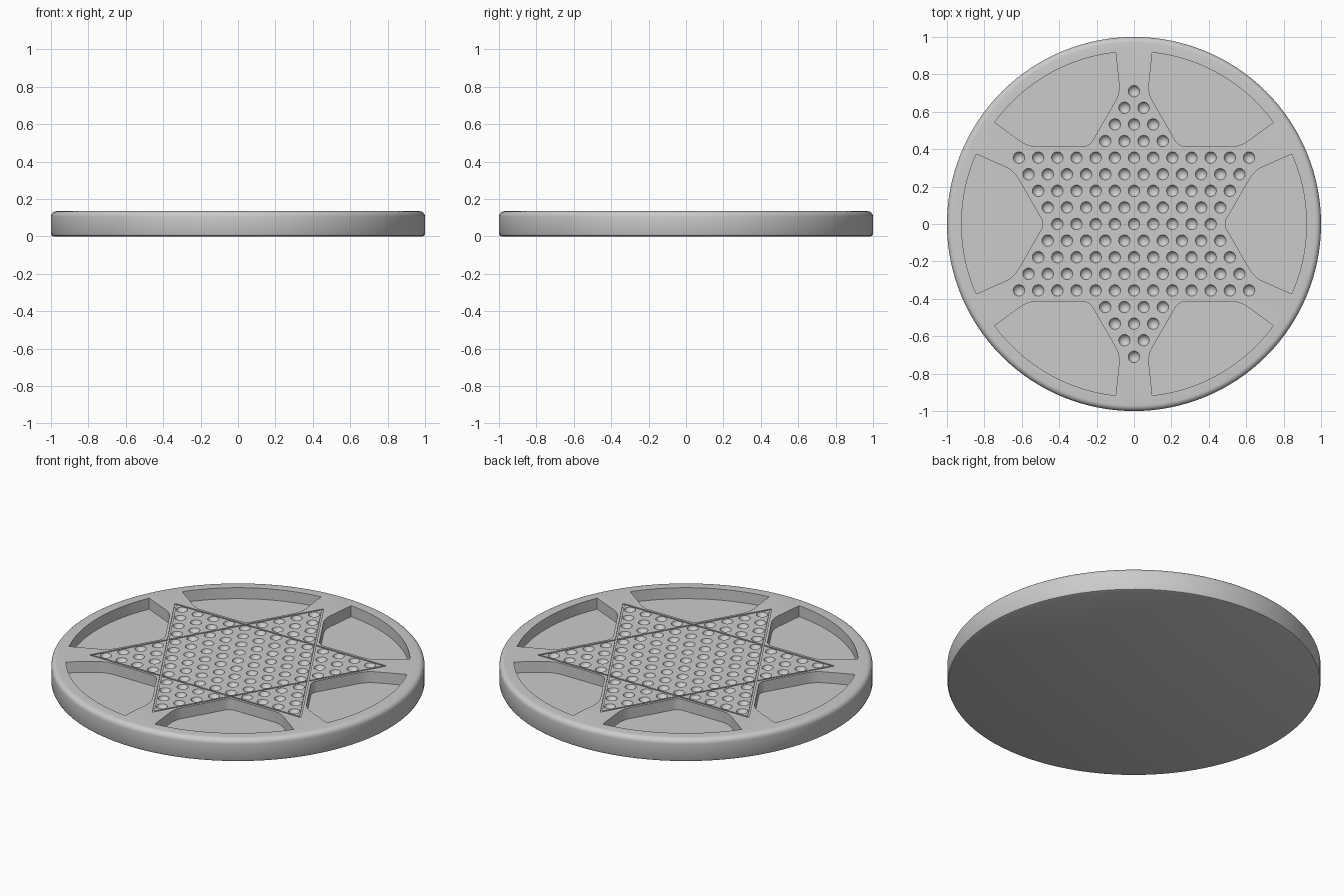
import bpy, bmesh
from math import sin, cos, pi, radians
from mathutils import Vector, Matrix

if "Cube" in bpy.data.objects:
    bpy.data.objects.remove(bpy.data.objects["Cube"])

H = 0.135          # board height
FLOOR = 0.07       # pocket floor height
PITCH = 0.1025     # hole spacing
ROW = PITCH * sin(pi / 3)


def to_object(name, bm):
    bmesh.ops.recalc_face_normals(bm, faces=bm.faces)
    mesh = bpy.data.meshes.new(name)
    bm.to_mesh(mesh)
    bm.free()
    obj = bpy.data.objects.new(name, mesh)
    bpy.context.collection.objects.link(obj)
    return obj


def prism(bm, pts, z0, z1):
    face = bm.faces.new([bm.verts.new((p[0], p[1], z0)) for p in pts])
    ret = bmesh.ops.extrude_face_region(bm, geom=[face], use_keep_orig=True)
    verts = [v for v in ret["geom"] if isinstance(v, bmesh.types.BMVert)]
    bmesh.ops.translate(bm, verts=verts, vec=(0, 0, z1 - z0))


def polar(r, deg):
    return Vector((r * cos(radians(deg)), r * sin(radians(deg))))


def rounded(a, corner, b, size, n=6):
    p = corner + (a - corner).normalized() * size
    q = corner + (b - corner).normalized() * size
    return [p * (1 - t) ** 2 + corner * 2 * t * (1 - t) + q * t * t
            for t in [i / n for i in range(n + 1)]]


def carve(target, cutter):
    cutter.hide_render = True
    mod = target.modifiers.new("carve", "BOOLEAN")
    mod.operation = "DIFFERENCE"
    mod.solver = "EXACT"
    mod.object = cutter
    bpy.context.view_layer.objects.active = target
    bpy.ops.object.modifier_apply(modifier=mod.name)
    bpy.data.objects.remove(cutter)


# Round board: lathed profile with a soft top rim and small bottom edge
profile = [(0, 0), (0.985, 0), (0.995, 0.004), (1, 0.014)]
profile += [(0.97 + 0.03 * cos(a), H - 0.03 + 0.03 * sin(a))
            for a in [i * pi / 12 for i in range(7)]] + [(0, H)]
bm = bmesh.new()
SEG = 128
rings = [[bm.verts.new((r * cos(2 * pi * i / SEG), r * sin(2 * pi * i / SEG), z))
          for i in range(SEG)] for r, z in profile[1:-1]]
for lo, hi in zip(rings, rings[1:]):
    for i in range(SEG):
        j = (i + 1) % SEG
        bm.faces.new((lo[i], lo[j], hi[j], hi[i]))
bm.faces.new(rings[0][::-1])
bm.faces.new(rings[-1])
board = to_object("game_board", bm)

# Six marble pockets between the star points
inner, outer, apex = polar(0.704, 23.9), polar(0.922, 23.9), Vector((0.479, 0))
flip = Vector((1, -1))
outline = [polar(0.922, -23.9 + 47.8 * i / 24) for i in range(25)]
outline += rounded(outer, inner, apex, 0.05)
outline += rounded(inner, apex, inner * flip, 0.035)
outline += rounded(apex, inner * flip, outer * flip, 0.05)
bm = bmesh.new()
for k in range(6):
    rot = Matrix.Rotation(k * pi / 3, 2)
    prism(bm, [rot @ p for p in outline], FLOOR, H + 0.05)
carve(board, to_object("pocket_cutter", bm))

# Thin grooves outlining the two crossed triangles of the star
for start in (90, 270):
    bm = bmesh.new()
    loops = []
    for r, z in ((0.8, H - 0.006), (0.8, H + 0.02), (0.782, H + 0.02), (0.782, H - 0.006)):
        loops.append([bm.verts.new((*polar(r, start + 120 * i), z)) for i in range(3)])
    for a, b in zip(loops, loops[1:] + loops[:1]):
        for i in range(3):
            j = (i + 1) % 3
            bm.faces.new((a[i], a[j], b[j], b[i]))
    carve(board, to_object("groove_cutter", bm))

# 121 round dimples laid out as a six-pointed star
bm = bmesh.new()
for row in range(-8, 9):
    for col in range(-12, 13):
        if (row + col) % 2:
            continue
        # triangular grid coordinates; keep points in either big triangle
        a, b, c = row, (col - row) // 2, -(col + row) // 2
        if max(a, b, c) <= 4 or min(a, b, c) >= -4:
            bmesh.ops.create_uvsphere(
                bm, u_segments=20, v_segments=14, radius=0.033,
                matrix=Matrix.Translation((col * PITCH / 2, row * ROW, H + 0.011)))
carve(board, to_object("dimple_cutter", bm))

# Smooth rim and dimples, crisp edges elsewhere
bpy.ops.object.select_all(action="DESELECT")
board.select_set(True)
bpy.context.view_layer.objects.active = board
bpy.ops.object.shade_smooth_by_angle(angle=radians(30))
